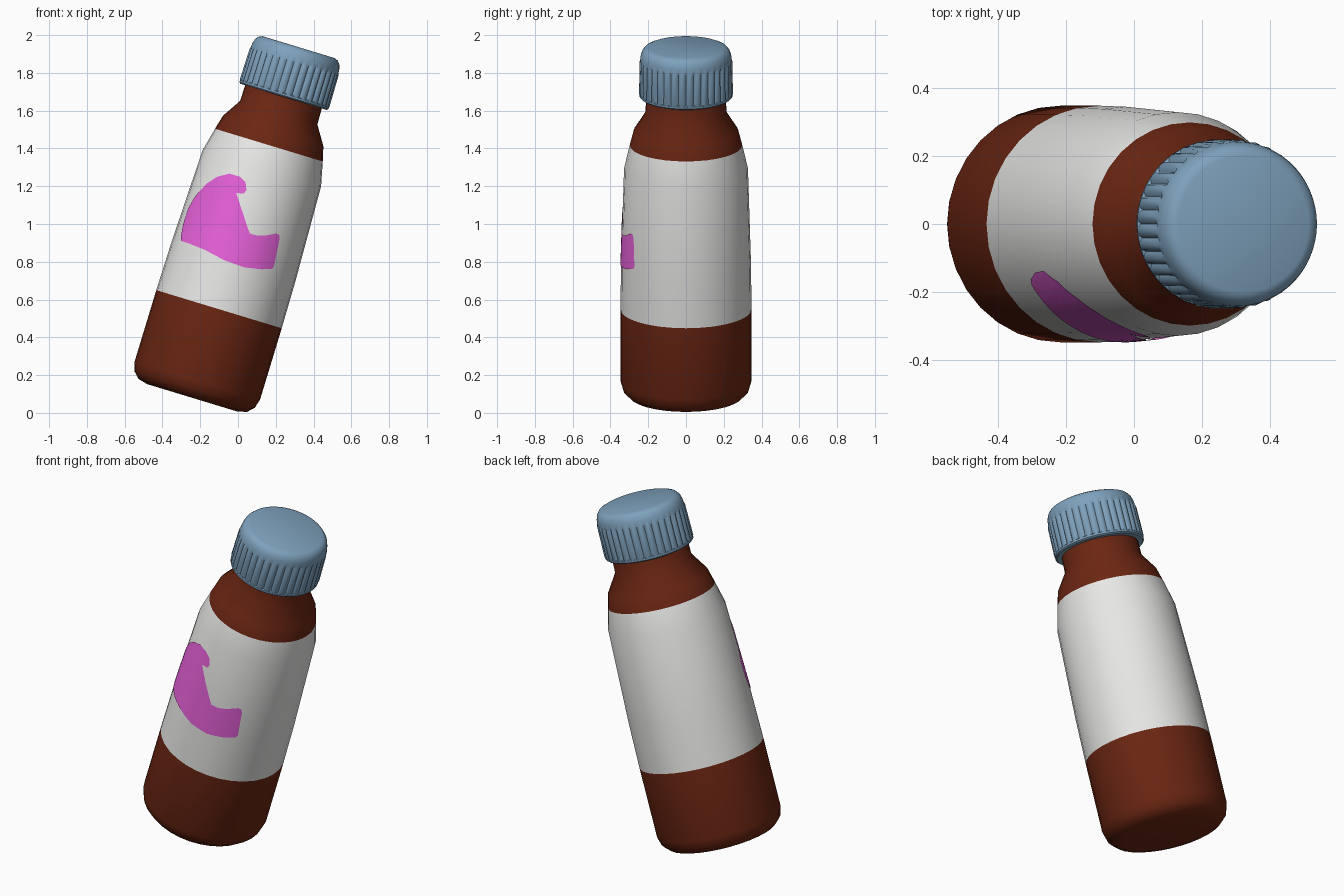
import bpy, bmesh, math
from mathutils import Matrix, Vector

if "Cube" in bpy.data.objects:
    bpy.data.objects.remove(bpy.data.objects["Cube"])

TILT = math.radians(16.9)
BASE = Vector((-0.243, 0.0, 0.08))
POSE = Matrix.Translation(BASE) @ Matrix.Rotation(TILT, 4, 'Y')


def material(name, rgb):
    m = bpy.data.materials.new(name)
    m.diffuse_color = (*rgb, 1)
    m.use_nodes = True
    m.node_tree.nodes["Principled BSDF"].inputs["Base Color"].default_value = m.diffuse_color
    return m


BROWN = material("brown_glass", (0.145, 0.019, 0.006))
WHITE = material("label_white", (0.80, 0.80, 0.79))
PINK = material("label_pink", (0.80, 0.12, 0.70))
BLUE = material("cap_blue", (0.21, 0.36, 0.51))


def finish(bm, name, mats, angle):
    me = bpy.data.meshes.new(name)
    bm.to_mesh(me)
    bm.free()
    ob = bpy.data.objects.new(name, me)
    bpy.context.collection.objects.link(ob)
    for m in mats:
        me.materials.append(m)
    bpy.ops.object.select_all(action='DESELECT')
    ob.select_set(True)
    bpy.context.view_layer.objects.active = ob
    bpy.ops.object.shade_smooth_by_angle(angle=math.radians(angle))
    return ob


def lathe(profile, segs, radius=lambda r, ribbed, i: r):
    """Spin (radius, height, ribbed) points about z and close both ends."""
    bm = bmesh.new()
    rings = []
    for r, h, ribbed in profile:
        ring = []
        for i in range(segs):
            a = 2 * math.pi * i / segs
            rr = radius(r, ribbed, i)
            ring.append(bm.verts.new((rr * math.cos(a), rr * math.sin(a), h)))
        rings.append(ring)
    for lo, hi in zip(rings, rings[1:]):
        for i in range(segs):
            j = (i + 1) % segs
            bm.faces.new((lo[i], lo[j], hi[j], hi[i]))
    bm.faces.new(rings[0][::-1])
    bm.faces.new(rings[-1])
    return bm


# Bottle: brown body with the label band coloured by height
LABEL_LO, LABEL_HI = 0.49, 1.398
BODY = [(0.25, 0.0), (0.30, 0.013), (0.333, 0.046), (0.347, 0.095),
        (0.347, LABEL_LO), (0.344, 0.75), (0.328, 1.27), (0.298, LABEL_HI),
        (0.278, 1.476), (0.214, 1.577), (0.211, 1.70)]
bm = lathe([(r, h, False) for r, h in BODY], 32)
for f in bm.faces:
    if LABEL_LO < f.calc_center_median().z < LABEL_HI:
        f.material_index = 1
bm.transform(POSE)
finish(bm, "bottle", [BROWN, WHITE], 50)

# Cap: ribbed side, rounded smooth top
RIBS = 36


def rib(r, ribbed, i):
    return r - (0.013 if ribbed and i % 4 == 0 else 0.002 if ribbed and i % 2 else 0)


CAP = [(0.205, 1.665, False), (0.238, 1.665, False), (0.246, 1.672, False),
       (0.246, 1.682, False), (0.249, 1.686, True), (0.247, 1.855, True),
       (0.242, 1.868, False), (0.240, 1.890, False), (0.233, 1.914, False),
       (0.219, 1.932, False), (0.200, 1.940, False)]
bm = lathe(CAP, RIBS * 4, rib)
bm.transform(POSE)
finish(bm, "cap", [BLUE], 40)


# Pink curved shape on the label: flat outline (x, z in hundredths) wrapped on the body
def body_radius(h):
    for (r0, h0), (r1, h1) in zip(BODY, BODY[1:]):
        if h0 <= h <= h1:
            return r0 + (r1 - r0) * (h - h0) / (h1 - h0)
    return BODY[-1][0]


OUTLINE = [(-4.5, 126.7), (1, 125), (4, 122), (4.5, 118), (3, 116), (-1, 116.5),
           (-12, 115), (-14.5, 109), (-15, 99.7), (-7, 99.2), (-1, 97.6),
           (4.5, 95.5), (10, 93.9), (14.5, 93.9), (20.5, 95), (22, 94), (22, 92),
           (19, 77.5), (18, 76.3), (12.5, 76), (3.5, 77), (-7, 80.7), (-18, 86.5),
           (-26, 89.7), (-30, 91), (-30.3, 93), (-29, 100), (-26.5, 108),
           (-22.5, 115), (-16.5, 121.5), (-11, 125)]
bm = bmesh.new()
bm.faces.new([bm.verts.new((x / 100, 0, z / 100)) for x, z in OUTLINE])
bmesh.ops.triangulate(bm, faces=bm.faces[:])
for axis, lo, hi in (((1, 0, 0), -31, 23), ((0, 0, 1), 75, 128)):
    for k in range(lo, hi, 2):
        bmesh.ops.bisect_plane(bm, geom=bm.verts[:] + bm.edges[:] + bm.faces[:],
                               plane_co=Vector(axis) * (k / 100), plane_no=axis)
bm.normal_update()
inverse = POSE.inverted()
for v in bm.verts:
    p = inverse @ v.co
    r = body_radius(p.z) + 0.003
    v.co.y = -math.sqrt(max(r * r - p.x * p.x, 0.0))
bm.normal_update()
if sum(f.normal.y for f in bm.faces) > 0:
    bmesh.ops.reverse_faces(bm, faces=bm.faces[:])
finish(bm, "label_shape", [PINK], 50)
